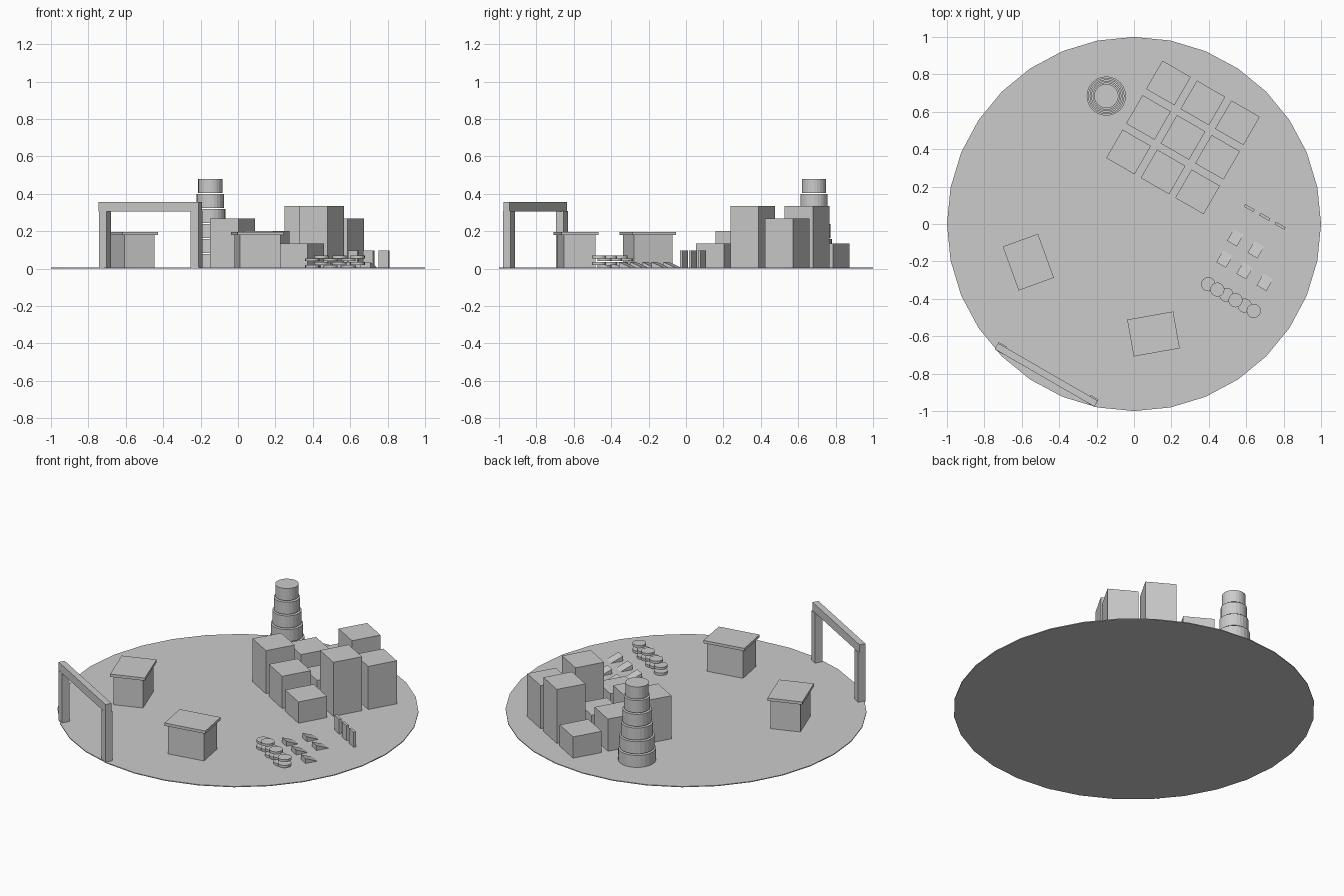
import bpy, bmesh
from math import radians, cos, sin
from mathutils import Matrix, Vector

if "Cube" in bpy.data.objects:
    bpy.data.objects.remove(bpy.data.objects["Cube"])

TILT = radians(-30)   # layout angle shared by the grid, fins, ramps and gate


def finish(name, bm, loc, rot):
    me = bpy.data.meshes.new(name)
    bm.to_mesh(me)
    bm.free()
    ob = bpy.data.objects.new(name, me)
    bpy.context.collection.objects.link(ob)
    ob.location, ob.rotation_euler.z = loc, rot
    return ob


def box(name, x, y, z0, z1, w, d, rot=0.0):
    bm = bmesh.new()
    bmesh.ops.create_cube(bm, size=1, matrix=Matrix.Diagonal((w, d, z1 - z0, 1)))
    return finish(name, bm, (x, y, (z0 + z1) / 2), rot)


def drum(name, x, y, z0, z1, r, sides):
    bm = bmesh.new()
    bmesh.ops.create_cone(bm, cap_ends=True, segments=sides, radius1=r, radius2=r, depth=z1 - z0)
    return finish(name, bm, (x, y, (z0 + z1) / 2), 0)


def ramp(name, x, y, w, d, h, rot):
    # wedge, tall at its local -y end
    bm = bmesh.new()
    a, b = [[bm.verts.new((sx, py, pz)) for py, pz in ((-d / 2, 0), (d / 2, 0), (-d / 2, h))]
            for sx in (-w / 2, w / 2)]
    bm.faces.new(a)
    bm.faces.new(b)
    for i in range(3):
        j = (i + 1) % 3
        bm.faces.new((a[i], a[j], b[j], b[i]))
    bmesh.ops.recalc_face_normals(bm, faces=bm.faces)
    return finish(name, bm, (x, y, 0), rot)


def turned(cx, cy, u, v, rot):
    return cx + u * cos(rot) - v * sin(rot), cy + u * sin(rot) + v * cos(rot)


# Round base plate
drum("base_disc", 0, 0, 0, 0.005, 1.0, 32)

# Three by three grid of blocks with stepped heights
for i in range(3):
    for j in range(3):
        x, y = turned(0.262, 0.463, (i - 1) * 0.213, (j - 1) * 0.213, TILT)
        h = 0.135 + 0.0667 * ((2 - i - j) % 4)
        box(f"block_{i}_{j}", x, y, 0, h, 0.175, 0.175, TILT)

# Tapering tower of separate tiers
for i in range(6):
    drum(f"tower_tier_{i}", -0.148, 0.684, 0.08 * i + 0.004, 0.08 * i + 0.078, 0.105 - 0.008 * i, 24)

# Two booths with overhanging flat roofs
for n, (x, y, deg) in enumerate([(-0.565, -0.204, 110), (0.104, -0.588, 10)]):
    box(f"booth_body_{n}", x, y, 0, 0.18, 0.22, 0.17, radians(deg))
    box(f"booth_roof_{n}", x, y, 0.18, 0.197, 0.25, 0.2, radians(deg))

# Gate: two posts and a beam
for s in (-1, 1):
    x, y = turned(-0.467, -0.805, s * 0.283, 0, TILT)
    box(f"gate_post_{s}", x, y, 0, 0.307, 0.048, 0.045, TILT)
box("gate_beam", -0.469, -0.807, 0.305, 0.356, 0.615, 0.037, TILT)

# Row of upright fins
for i in range(3):
    x, y = turned(0.699, 0.038, (i - 1) * 0.095, 0, TILT)
    box(f"fin_{i}", x, y, 0, 0.097, 0.06, 0.015, TILT)

# Small ramps in two rows
for n, (x, y) in enumerate([(0.545, -0.068), (0.655, -0.132),
                            (0.487, -0.182), (0.595, -0.244), (0.703, -0.306)]):
    ramp(f"ramp_{n}", x, y, 0.06, 0.085, 0.035, TILT)

# Zigzag row of paired discs
for i in range(6):
    x, y = 0.397 + 0.0486 * i, -0.322 - 0.0285 * i
    for k in range(2):
        z = 0.005 + 0.035 * k + 0.014 * (i % 2)
        drum(f"plate_{i}_{k}", x, y, z, z + 0.015, 0.038, 16)
